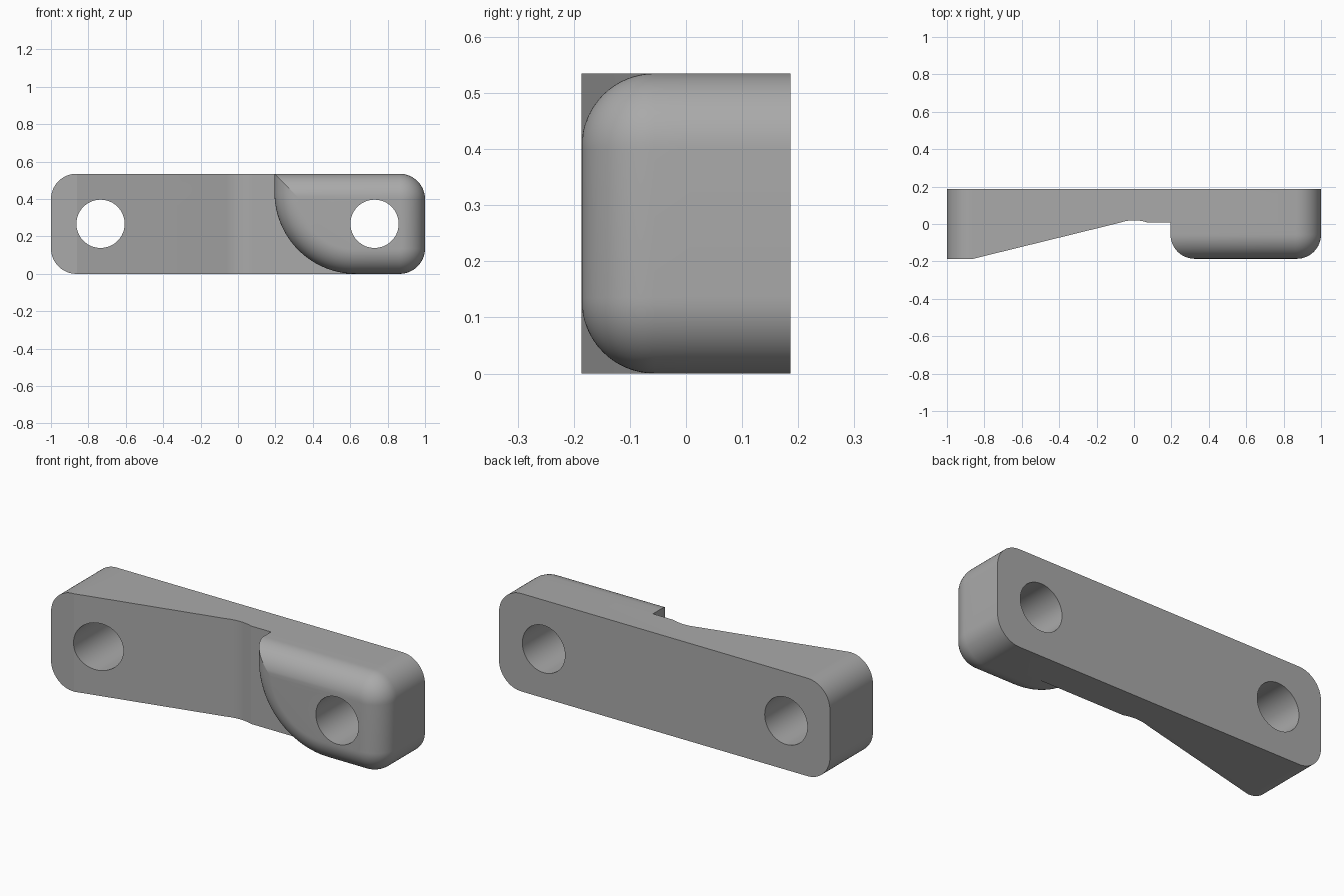
import bpy
import bmesh
from math import sin, cos, pi, asin, radians

cube = bpy.data.objects.get("Cube")
if cube:
    bpy.data.objects.remove(cube, do_unlink=True)

HEIGHT, BACK, FRONT, STEP = 0.535, 0.186, -0.186, 0.007
CORNER, FILLET, SEGS = 0.136, 0.13, 16

grey = bpy.data.materials.new("plain grey")
grey.use_nodes = True
colour = (0.4, 0.4, 0.4, 1)
grey.diffuse_color = colour
grey.node_tree.nodes["Principled BSDF"].inputs["Base Color"].default_value = colour


def arc(cx, cz, r, start, end, n=SEGS):
    return [(cx + r * cos(start + (end - start) * i / n),
             cz + r * sin(start + (end - start) * i / n)) for i in range(n + 1)]


def loft(name, rings):
    """Join matching rings of points into a closed solid."""
    bm = bmesh.new()
    loops = [[bm.verts.new(p) for p in ring] for ring in rings]
    for a, b in zip(loops, loops[1:]):
        for i in range(len(a)):
            j = (i + 1) % len(a)
            bm.faces.new((a[i], a[j], b[j], b[i]))
    bm.faces.new(loops[0])
    bm.faces.new(loops[-1])
    bmesh.ops.recalc_face_normals(bm, faces=bm.faces)
    mesh = bpy.data.meshes.new(name)
    bm.to_mesh(mesh)
    bm.free()
    mesh.materials.append(grey)
    obj = bpy.data.objects.new(name, mesh)
    bpy.context.collection.objects.link(obj)
    return obj


def combine(target, tool, operation):
    mod = target.modifiers.new(operation, "BOOLEAN")
    mod.operation, mod.solver, mod.object = operation, "EXACT", tool
    bpy.context.view_layer.objects.active = target
    bpy.ops.object.modifier_apply(modifier=mod.name)
    bpy.data.objects.remove(tool, do_unlink=True)


def prism_y(name, outline, y0, y1):
    return loft(name, [[(x, y, z) for x, z in outline] for y in (y0, y1)])


# Bar: wedge profile with a shallow hollow, trimmed to a rounded outline
hollow = [(x / 100, 0.02 - 2.1 * (x / 100) ** 2) for x in range(-75, 76, 10) if False]
hollow = [(0.075 * t / 6, 0.02 - 0.013 * (t / 6) ** 2) for t in range(-6, 7)]
profile = [(-1.1, FRONT), (-0.86, FRONT)] + hollow + [(1.1, STEP), (1.1, BACK), (-1.1, BACK)]
bar = loft("mounting_bar", [[(x, y, z) for x, y in profile] for z in (-0.1, HEIGHT + 0.1)])
rounded = []
for k, (sx, sz) in enumerate([(1, 1), (-1, 1), (-1, -1), (1, -1)]):
    rounded += arc(sx * (1 - CORNER), HEIGHT / 2 + sz * (HEIGHT / 2 - CORNER),
                   CORNER, k * pi / 2, (k + 1) * pi / 2)
combine(bar, prism_y("outline_trim", rounded, -0.4, BACK), "INTERSECT")


# Raised pad: quarter-round lower side, square upper corner, filleted front edge
def pad_outline(d):
    cx, cz, r = 0.63, 0.435, 0.435 - d
    top = HEIGHT - d
    a = asin(max(0, cz - top + 0.002) / r)
    pts = [(cx - r * cos(a), top)]
    pts += arc(cx, cz, r, pi + a, 1.5 * pi, 32)
    pts += arc(1 - CORNER, CORNER, CORNER - d, -pi / 2, 0)
    pts += arc(1 - CORNER, HEIGHT - CORNER, CORNER - d, 0, pi / 2)
    return pts


levels = [(0, STEP)]
for i in range(SEGS + 1):
    t = i / SEGS * pi / 2
    levels.append((FILLET * (1 - cos(t)), FRONT + FILLET * (1 - sin(t))))
pad = loft("raised_pad", [[(x, y, z) for x, z in pad_outline(d)] for d, y in levels])
combine(bar, pad, "UNION")

# Bolt holes
for x in (-0.735, 0.73):
    hole = prism_y("bolt_hole", arc(x, HEIGHT / 2, 0.129, 0, 2 * pi, 64)[:-1], -0.5, 0.5)
    combine(bar, hole, "DIFFERENCE")

# Smooth the rounds, keep the creases
bpy.ops.object.select_all(action="DESELECT")
bar.select_set(True)
bpy.context.view_layer.objects.active = bar
bpy.ops.object.shade_smooth_by_angle(angle=radians(10))
